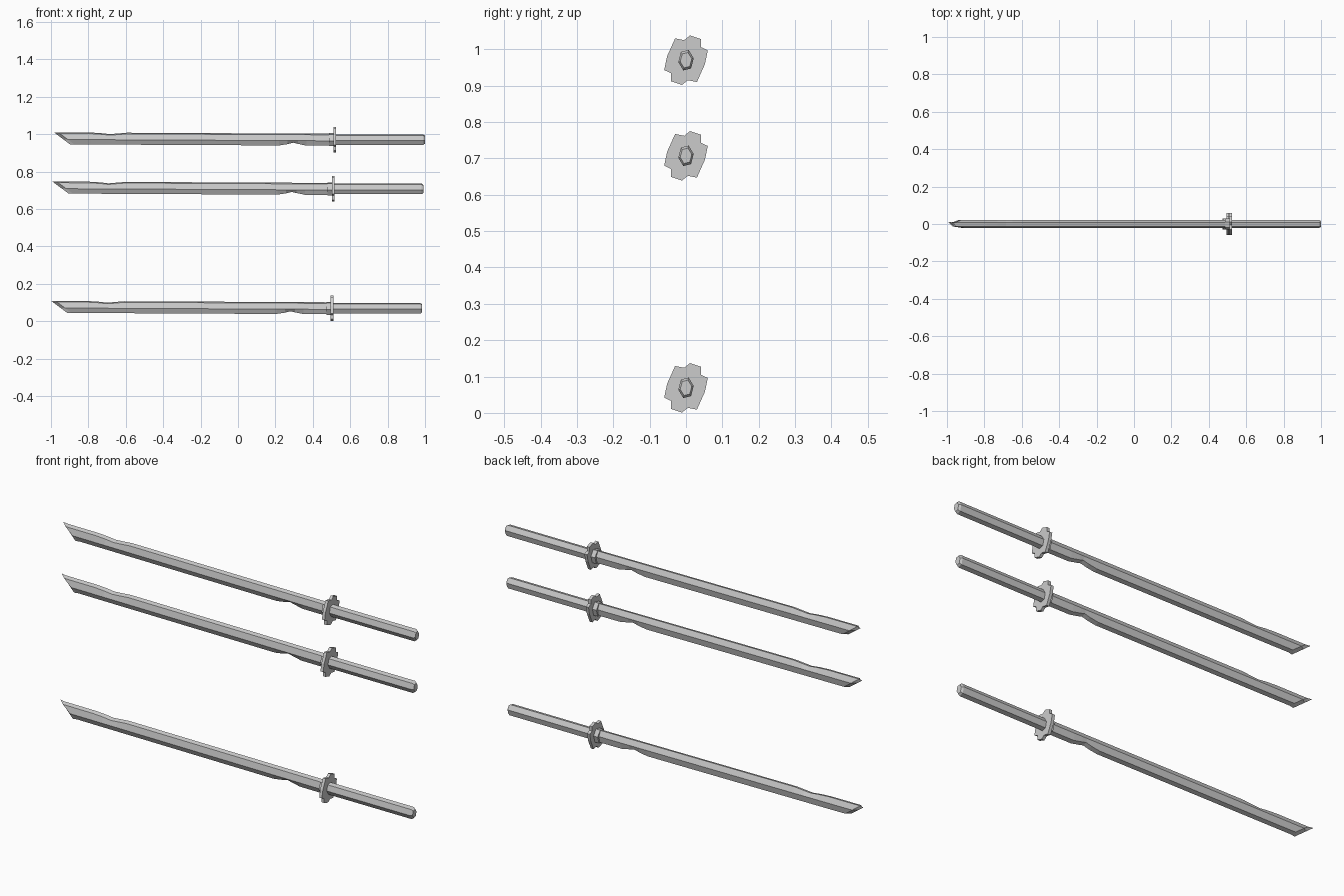
import bpy, bmesh, math

cube = bpy.data.objects.get("Cube")
if cube:
    bpy.data.objects.remove(cube)

steel = bpy.data.materials.new("plain_grey")
steel.use_nodes = True
steel.diffuse_color = (0.6, 0.6, 0.6, 1)
steel.node_tree.nodes["Principled BSDF"].inputs["Base Color"].default_value = (0.6, 0.6, 0.6, 1)


def hexagon(a, b):
    """Skewed hexagonal section as (y, z) points; the first two lie on the spine."""
    angles = [math.radians(70 + 60 * i) for i in range(6)]
    return [(a * math.cos(t), b * math.sin(t)) for t in angles]


def loft(name, rings):
    """Skin a list of point rings into a closed, flat-shaded solid."""
    bm = bmesh.new()
    loops = [[bm.verts.new(p) for p in ring] for ring in rings]
    n = len(loops[0])
    for r, s in zip(loops, loops[1:]):
        for i in range(n):
            j = (i + 1) % n
            bm.faces.new((r[i], r[j], s[j], s[i]))
    bm.faces.new(loops[0])
    bm.faces.new(loops[-1])
    bmesh.ops.remove_doubles(bm, verts=bm.verts, dist=0.0002)
    bmesh.ops.recalc_face_normals(bm, faces=bm.faces)
    mesh = bpy.data.meshes.new(name)
    bm.to_mesh(mesh)
    bm.free()
    mesh.materials.append(steel)
    obj = bpy.data.objects.new(name, mesh)
    bpy.context.collection.objects.link(obj)
    return obj


def prism(name, section, stations):
    """Extrude a section along x; stations are (x, scale)."""
    return loft(name, [[(x, y * s, z * s) for y, z in section] for x, s in stations])


def blade_ring(x, dip=0, bite=0):
    """Blade section: dip lowers the spine, bite raises the cutting edge."""
    lift = 0.0025 - 0.005 * x
    ring = []
    for i, (y, z) in enumerate(hexagon(0.0205, 0.034)):
        z += lift - dip * (i < 2) + bite * (i in (3, 4))
        ring.append((x, y, z))
    return ring


def tip_ring(x, thickness):
    """Slanted end of the blade, squeezed toward its sloping centre line."""
    ring = []
    for _, y, z in blade_ring(-0.95):
        middle = 0.4 * (z - 0.0075)
        down = (0.04 - z) / 0.064
        ring.append((x + 0.086 * down, middle + (y - middle) * thickness, z))
    return ring


def make_sword(label, dx, dz):
    parts = []
    # blade with a shallow spine nick and a deeper edge nick
    parts.append(loft("blade_" + label, [
        tip_ring(-1.0, 0.06), tip_ring(-0.977, 1),
        blade_ring(-0.80), blade_ring(-0.745, 0.003), blade_ring(-0.70, 0.008),
        blade_ring(-0.665, 0.005), blade_ring(-0.61), blade_ring(0.205),
        blade_ring(0.25, 0, 0.007), blade_ring(0.28, 0, 0.015),
        blade_ring(0.305, 0, 0.009), blade_ring(0.35), blade_ring(0.48)]))
    # collar between blade and guard
    parts.append(prism("collar_" + label, hexagon(0.030, 0.037), [(0.472, 1), (0.497, 1)]))
    # lobed guard, half outline repeated by a half turn
    half = [(-0.030, 0.060), (-0.005, 0.055), (0.011, 0.068), (0.041, 0.058),
            (0.041, 0.036), (0.060, 0.027), (0.052, -0.011)]
    outline = half + [(-y, -z) for y, z in half]
    parts.append(prism("guard_" + label, outline, [(0.495, 1), (0.510, 1)]))
    # grip with a chamfered end
    parts.append(prism("grip_" + label, hexagon(0.0215, 0.030),
                       [(0.505, 1), (0.975, 1), (0.985, 0.75)]))
    for part in parts:
        part.location = (dx, 0, dz)


for label, dx, dz in (("lower", 0, 0.069), ("middle", 0.007, 0.707), ("upper", 0.015, 0.970)):
    make_sword(label, dx, dz)
